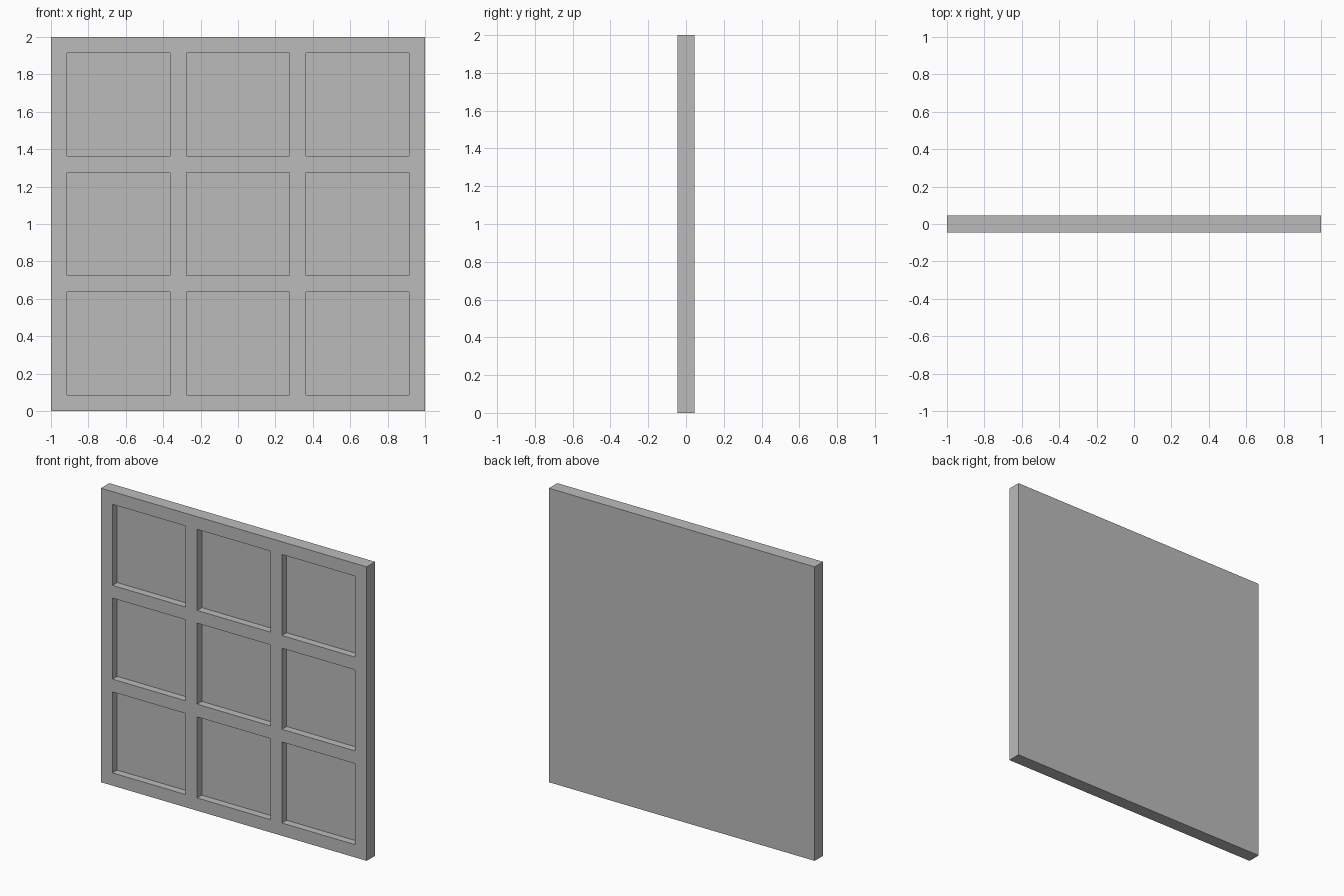
import bpy, bmesh
from mathutils import Vector

cube = bpy.data.objects.get("Cube")
if cube:
    bpy.data.objects.remove(cube, do_unlink=True)

SIZE, THICK, DEPTH = 2.0, 0.09, 0.05
PANE = 0.551                      # side of one square recess
BAR = (SIZE - 3 * PANE) / 4       # width of the bars and rim

grey = bpy.data.materials.new("plain grey")
grey.use_nodes = True
colour = (0.5, 0.5, 0.5, 1)
grey.diffuse_color = colour
grey.node_tree.nodes["Principled BSDF"].inputs["Base Color"].default_value = colour

# Solid slab
bm = bmesh.new()
bmesh.ops.create_cube(bm, size=1)
bmesh.ops.scale(bm, vec=(SIZE, THICK, SIZE), verts=bm.verts)
bmesh.ops.translate(bm, vec=(0, 0, SIZE / 2), verts=bm.verts)

# Score the front face along every bar edge
for i in range(3):
    low = BAR + i * (PANE + BAR)
    for cut in (low, low + PANE):
        for point, normal in (((cut - SIZE / 2, 0, 0), (1, 0, 0)),
                              ((0, 0, cut), (0, 0, 1))):
            front = [f for f in bm.faces if f.normal.y < -0.9]
            geom = front + list({e for f in front for e in f.edges}) \
                + list({v for f in front for v in f.verts})
            bmesh.ops.bisect_plane(bm, geom=geom, plane_co=point, plane_no=normal)

# Sink the nine square recesses
bm.normal_update()
panes = [f for f in bm.faces
         if f.normal.y < -0.9 and abs(f.calc_area() - PANE ** 2) < 0.001]
sunk = bmesh.ops.extrude_discrete_faces(bm, faces=panes)["faces"]
bmesh.ops.translate(bm, vec=Vector((0, DEPTH, 0)),
                    verts=list({v for f in sunk for v in f.verts}))
bmesh.ops.recalc_face_normals(bm, faces=bm.faces)

mesh = bpy.data.meshes.new("recessed_panel")
bm.to_mesh(mesh)
bm.free()
mesh.materials.append(grey)
panel = bpy.data.objects.new("recessed_panel", mesh)
bpy.context.collection.objects.link(panel)
